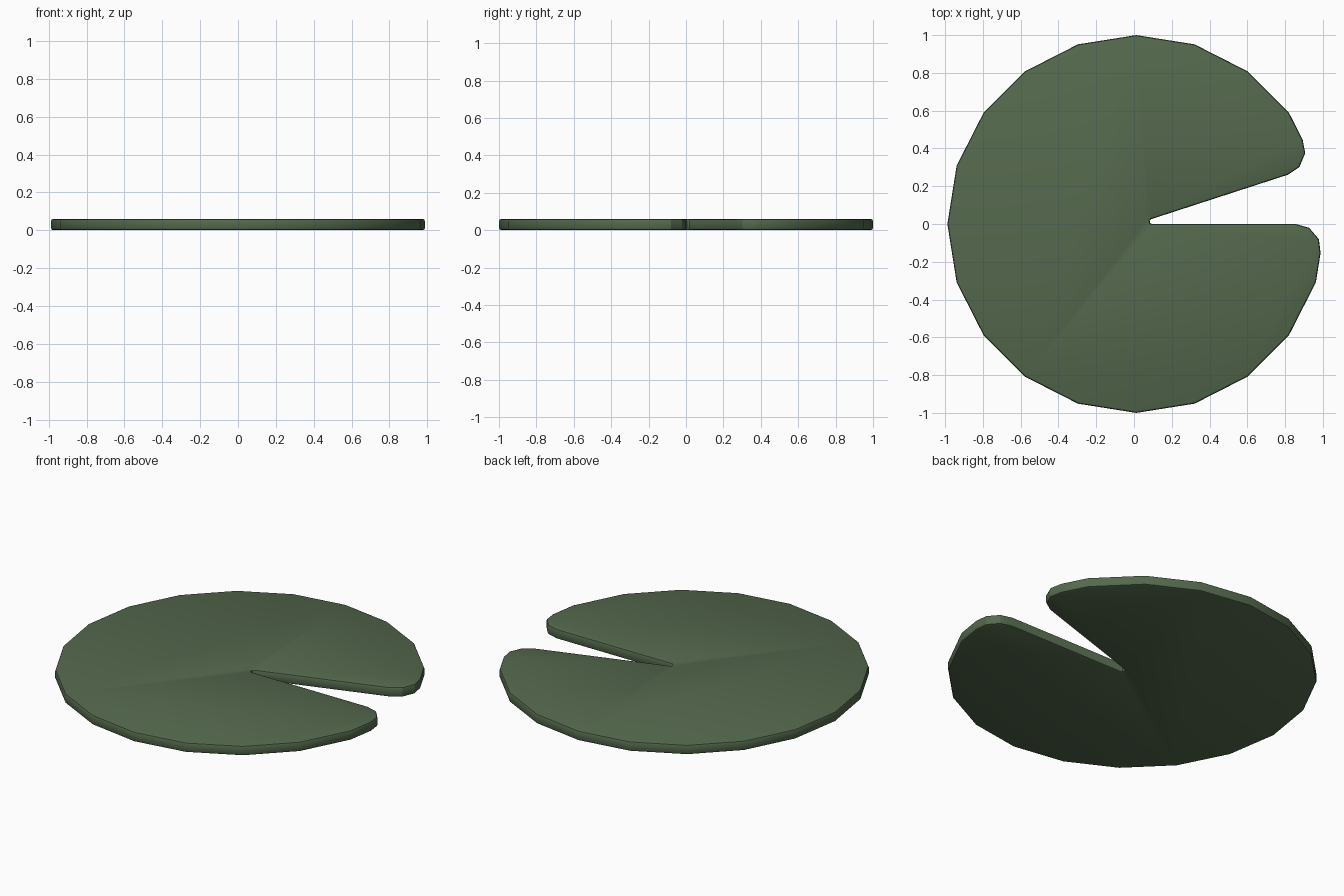
import bpy, bmesh, math
from mathutils import Vector

if "Cube" in bpy.data.objects:
    bpy.data.objects.remove(bpy.data.objects["Cube"])

CX, R, H = 0.012, 1.0, 0.06
SIDES = 20


def rim(i):
    a = 2 * math.pi * i / SIDES
    return Vector((CX + R * math.cos(a), R * math.sin(a)))


def rounded(prev, corner, nxt, d, segs=3):
    """Circular arc replacing a corner, starting d away along both edges."""
    u, v = (prev - corner).normalized(), (nxt - corner).normalized()
    a, b = corner + u * d, corner + v * d
    w = math.cos((math.pi - u.angle(v)) / 2)
    pts = []
    for k in range(segs + 1):
        t = k / segs
        wa, wc, wb = (1 - t) ** 2, 2 * t * (1 - t) * w, t * t
        pts.append((a * wa + corner * wc + b * wb) / (wa + wc + wb))
    return pts


# Outline: 20-sided disc with one slice removed, lobes and notch rounded
centre = Vector((CX, 0))
outline = rounded(centre, rim(1), rim(2), 0.155)
outline += [rim(i) for i in range(2, SIDES)]
outline += rounded(rim(SIDES - 1), rim(SIDES), centre, 0.155)
outline += rounded(rim(SIDES), centre, rim(1), 0.083)

# Extrude the outline and soften the upper and lower edges
bm = bmesh.new()
base = bm.faces.new([bm.verts.new((p.x, p.y, 0)) for p in outline])
top = bmesh.ops.extrude_face_region(bm, geom=[base], use_keep_orig=True)
bmesh.ops.translate(bm, vec=(0, 0, H),
                    verts=[g for g in top["geom"] if isinstance(g, bmesh.types.BMVert)])
bmesh.ops.recalc_face_normals(bm, faces=bm.faces)
edges = [e for e in bm.edges if abs(e.verts[0].co.z - e.verts[1].co.z) < 1e-5]
bmesh.ops.bevel(bm, geom=edges, offset=0.015, segments=2, profile=0.5,
                affect='EDGES', clamp_overlap=True)
bmesh.ops.recalc_face_normals(bm, faces=bm.faces)

mesh = bpy.data.meshes.new("lily_pad")
bm.to_mesh(mesh)
bm.free()
pad = bpy.data.objects.new("lily_pad", mesh)
bpy.context.collection.objects.link(pad)

# Dark leaf green
mat = bpy.data.materials.new("leaf_green")
mat.diffuse_color = (0.09, 0.14, 0.075, 1)
mat.use_nodes = True
mat.node_tree.nodes["Principled BSDF"].inputs["Base Color"].default_value = mat.diffuse_color
mesh.materials.append(mat)

bpy.context.view_layer.objects.active = pad
pad.select_set(True)
bpy.ops.object.shade_smooth_by_angle(angle=math.radians(30))
